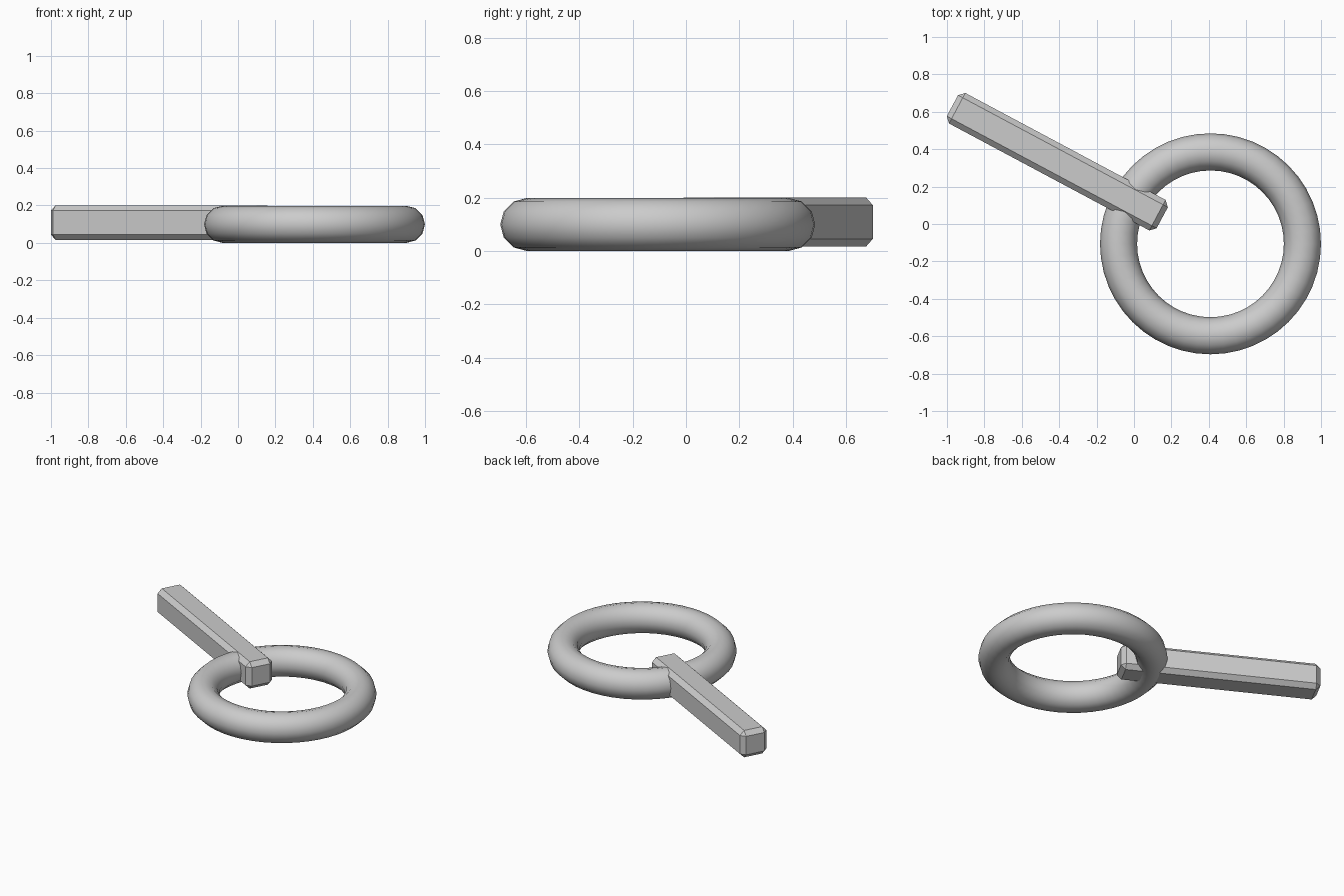
import bpy, math

if "Cube" in bpy.data.objects:
    bpy.data.objects.remove(bpy.data.objects["Cube"])

# Ring lying flat on the ground
bpy.ops.mesh.primitive_torus_add(major_radius=0.4915, minor_radius=0.0992,
                                 major_segments=48, minor_segments=12,
                                 location=(0.409, -0.106, 0.0992))
ring = bpy.context.object
ring.name = "ring"
bpy.ops.object.shade_smooth()

# Square bar with chamfered edges, one end poking through the ring
bpy.ops.mesh.primitive_cube_add(size=1, location=(-0.41, 0.333, 0.1085),
                                rotation=(0, 0, math.radians(-28.1)))
bar = bpy.context.object
bar.name = "bar"
bar.scale = (1.272, 0.185, 0.185)
bpy.ops.object.transform_apply(location=False, rotation=False, scale=True)
chamfer = bar.modifiers.new("chamfer", 'BEVEL')
chamfer.width = 0.029
chamfer.segments = 1
chamfer.limit_method = 'NONE'
